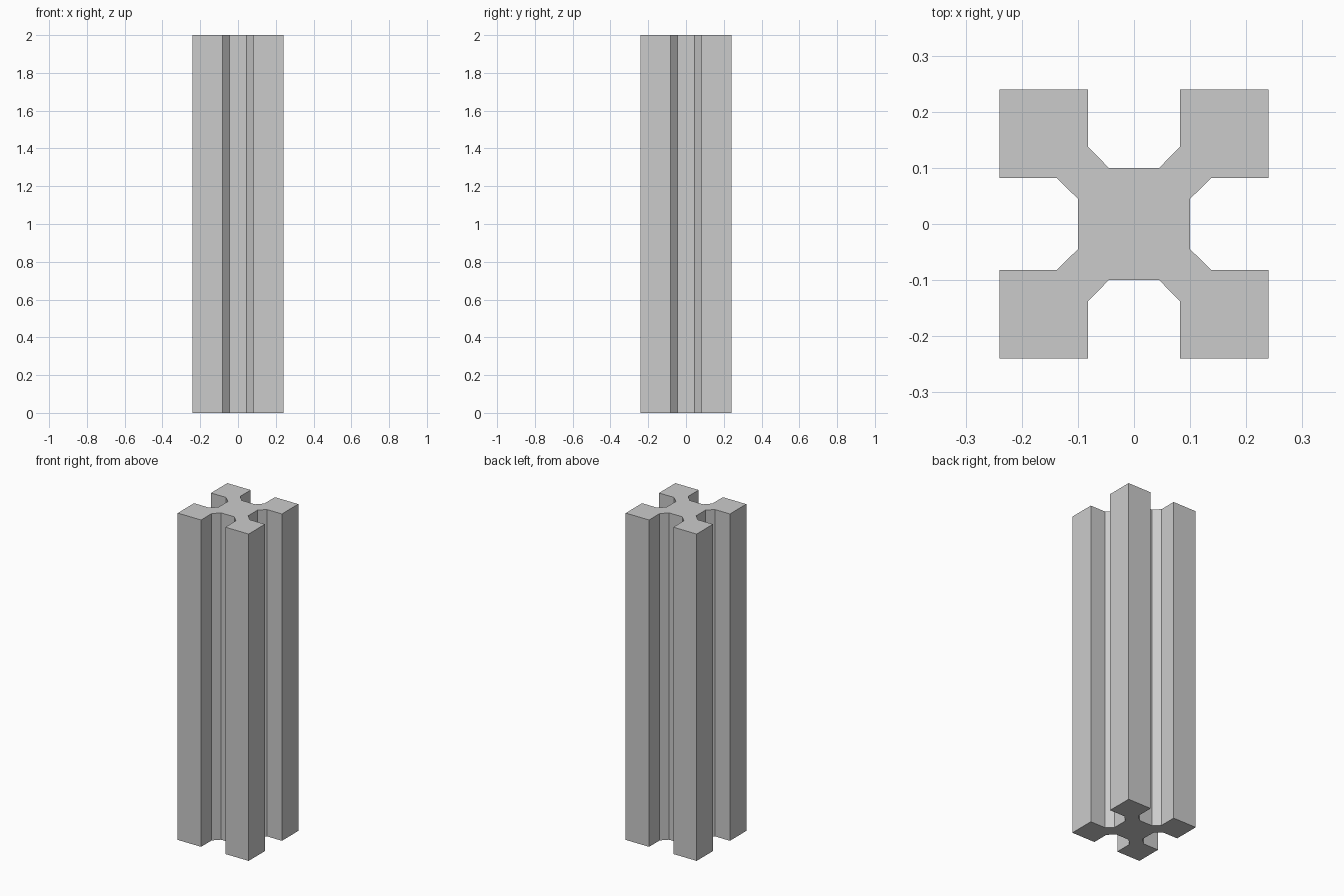
import bpy
import bmesh
from mathutils import Matrix, Vector

cube = bpy.data.objects.get("Cube")
if cube:
    bpy.data.objects.remove(cube, do_unlink=True)

HEIGHT = 2.0
HALF = 0.24       # half width of the bar
SLOT = 0.082      # half width of each groove
FLOOR = 0.1       # distance of the groove floor from the axis
FLOOR_HALF = 0.045
BEVEL_TOP = 0.138  # where the sloped groove walls meet the straight ones

# One quarter of the cross-section: a groove on +x and the following corner
quarter = [
    (FLOOR, -FLOOR_HALF), (FLOOR, FLOOR_HALF),
    (BEVEL_TOP, SLOT), (HALF, SLOT),
    (HALF, HALF), (SLOT, HALF), (SLOT, BEVEL_TOP),
]

# Plain grey metal
metal = bpy.data.materials.new("grey metal")
metal.use_nodes = True
grey = (0.6, 0.6, 0.6, 1.0)
metal.diffuse_color = grey
metal.node_tree.nodes["Principled BSDF"].inputs["Base Color"].default_value = grey

# Turn the quarter four times about z, then extrude the outline upwards
bm = bmesh.new()
outline = []
for turn in range(4):
    rotation = Matrix.Rotation(turn * 1.5707963, 3, 'Z')
    for x, y in quarter:
        outline.append(bm.verts.new(rotation @ Vector((x, y, 0))))
base = bm.faces.new(outline)
extruded = bmesh.ops.extrude_face_region(bm, geom=[base], use_keep_orig=True)
top = [v for v in extruded["geom"] if isinstance(v, bmesh.types.BMVert)]
bmesh.ops.translate(bm, verts=top, vec=(0, 0, HEIGHT))
bmesh.ops.recalc_face_normals(bm, faces=bm.faces)

mesh = bpy.data.meshes.new("slotted_bar")
bm.to_mesh(mesh)
bm.free()
mesh.materials.append(metal)
bar = bpy.data.objects.new("slotted_bar", mesh)
bpy.context.collection.objects.link(bar)
